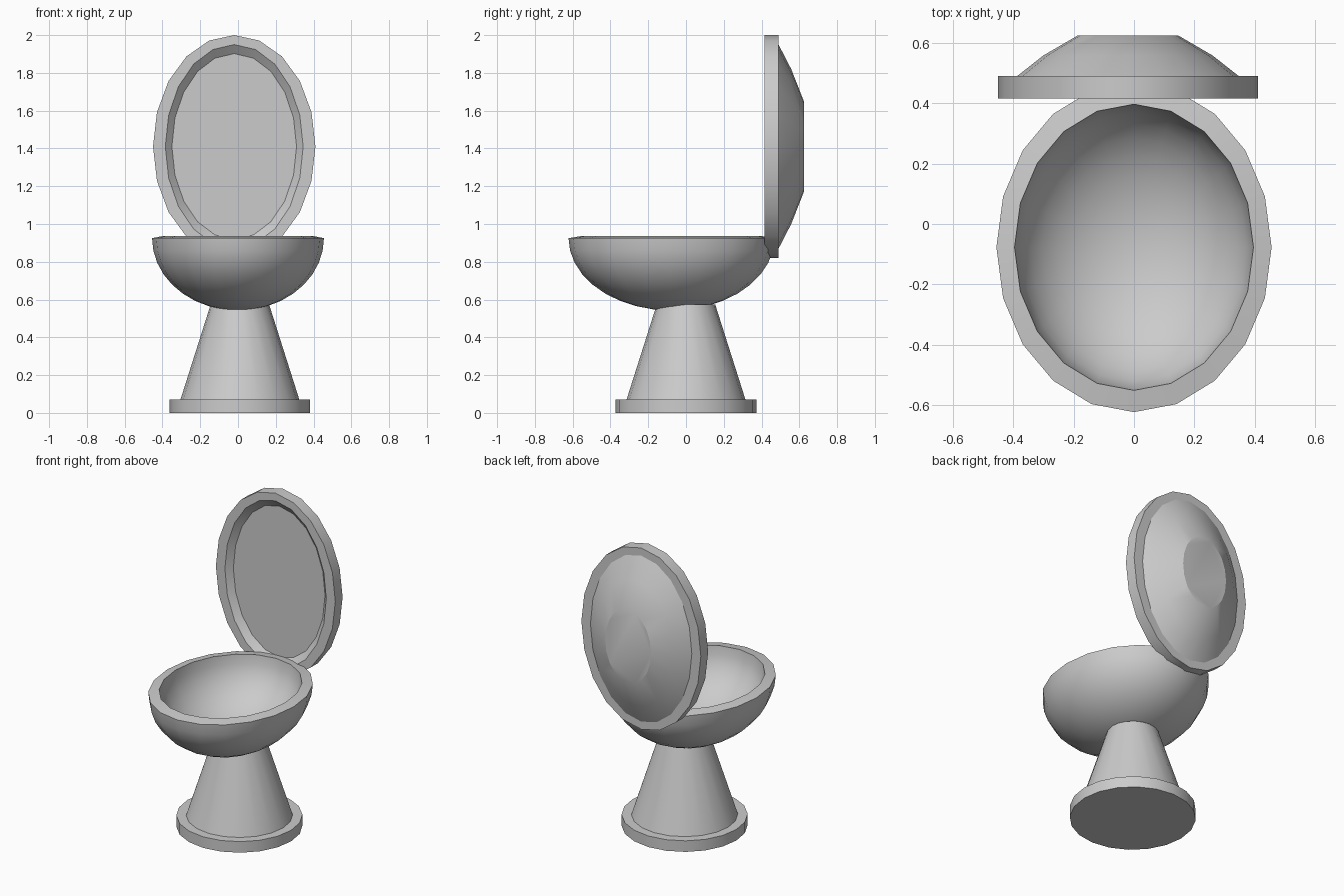
import bpy, bmesh, math
from math import sin, cos, radians

if "Cube" in bpy.data.objects:
    bpy.data.objects.remove(bpy.data.objects["Cube"])

SIDES = 20


def loft(name, rings, place, smooth=30, loop=False):
    """Skin elliptical rings (a, b, height); a zero-size ring becomes a pole."""
    bm = bmesh.new()
    rows = []
    for a, b, h in rings:
        n = 1 if a == 0 else SIDES
        rows.append([bm.verts.new(place(a * sin(math.tau * i / SIDES),
                                        b * cos(math.tau * i / SIDES), h))
                     for i in range(n)])
    for r, s in zip(rows, rows[1:]):
        for i in range(SIDES):
            j = (i + 1) % SIDES
            if len(r) == 1:
                bm.faces.new((r[0], s[j], s[i]))
            elif len(s) == 1:
                bm.faces.new((r[i], r[j], s[0]))
            else:
                bm.faces.new((r[i], r[j], s[j], s[i]))
    for end in (rows[0], rows[-1]):
        if len(end) > 1:
            bm.faces.new(end)
    bmesh.ops.recalc_face_normals(bm, faces=bm.faces)
    mesh = bpy.data.meshes.new(name)
    bm.to_mesh(mesh)
    bm.free()
    ob = bpy.data.objects.new(name, mesh)
    bpy.context.collection.objects.link(ob)
    bpy.ops.object.select_all(action='DESELECT')
    ob.select_set(True)
    bpy.context.view_layer.objects.active = ob
    bpy.ops.object.shade_smooth_by_angle(angle=radians(smooth))
    return ob


def foot_place(u, v, h):
    return (u + 0.01, v, h)


def bowl_place(u, v, h):
    return (u, v - 0.077, h)


def lid_place(u, v, h):
    return (u - 0.02, h, v + 1.41)


# Foot plate and tapered pedestal
loft("foot_plate", [(0.372, 0.372, 0), (0.372, 0.372, 0.072)], foot_place)
loft("pedestal", [(0.318, 0.318, 0.06), (0.155, 0.155, 0.573)], foot_place)

# Bowl: half-ellipsoid shell, outside from pole to rim, then inside back down
STEPS = 9
t = [math.pi / 2 * i / STEPS for i in range(1, STEPS + 1)]
outer = [(0.455 * sin(k), 0.545 * sin(k), 0.925 - 0.383 * cos(k)) for k in t]
inner = [(0.395 * sin(k), 0.473 * sin(k), 0.937 - 0.335 * cos(k)) for k in reversed(t)]
loft("bowl", [(0, 0, 0.542)] + outer + inner + [(0, 0, 0.602)], bowl_place)

# Raised lid: recessed inner panel, thick rim, domed back with flat cap
loft("lid", [(0.33, 0.492, 0.452), (0.365, 0.54, 0.415), (0.43, 0.59, 0.415),
             (0.43, 0.59, 0.49), (0.365, 0.54, 0.49), (0.28, 0.41, 0.557),
             (0.165, 0.24, 0.624)], lid_place, smooth=25)
